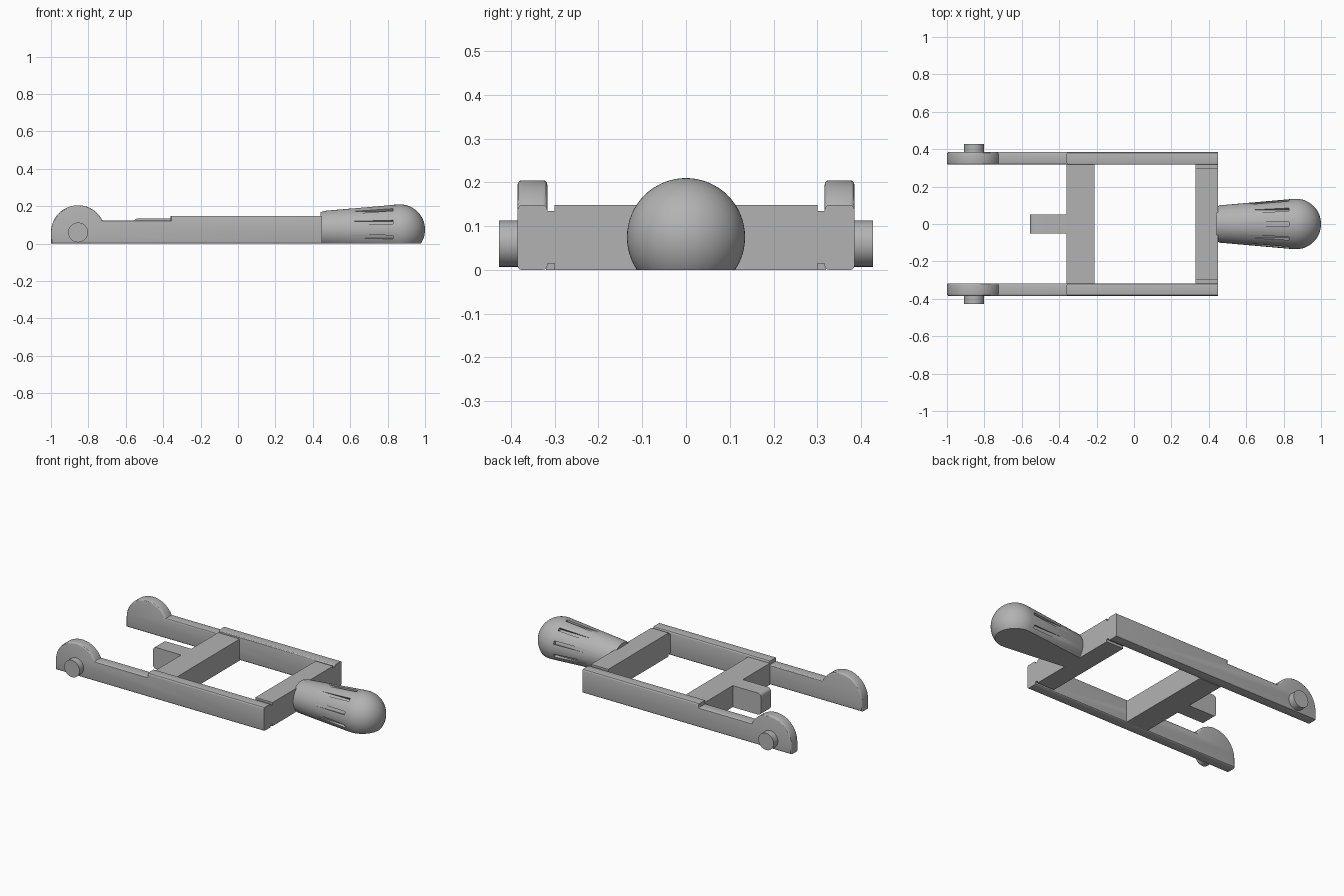
import bpy, bmesh, math
from mathutils import Matrix, Vector

if "Cube" in bpy.data.objects:
    bpy.data.objects.remove(bpy.data.objects["Cube"])

GREY = (0.45, 0.45, 0.45, 1)
mat = bpy.data.materials.new("plain grey")
mat.use_nodes = True
mat.diffuse_color = GREY
mat.node_tree.nodes["Principled BSDF"].inputs["Base Color"].default_value = GREY


def finish(bm, name):
    bmesh.ops.recalc_face_normals(bm, faces=bm.faces)
    me = bpy.data.meshes.new(name)
    bm.to_mesh(me)
    bm.free()
    me.materials.append(mat)
    ob = bpy.data.objects.new(name, me)
    bpy.context.collection.objects.link(ob)
    return ob


def smooth(ob, angle=30):
    bpy.ops.object.select_all(action='DESELECT')
    ob.select_set(True)
    bpy.context.view_layer.objects.active = ob
    bpy.ops.object.shade_smooth_by_angle(angle=math.radians(angle))


def add_box(bm, lo, hi):
    lo, hi = Vector(lo), Vector(hi)
    m = Matrix.Translation((lo + hi) / 2) @ Matrix.Diagonal((*(hi - lo), 1))
    return bmesh.ops.create_cube(bm, size=1, matrix=m)["verts"]


def extrude_profile(pts, y0, y1):
    bm = bmesh.new()
    face = bm.faces.new([bm.verts.new((x, y0, z)) for x, z in pts])
    ext = bmesh.ops.extrude_face_region(bm, geom=[face])["geom"]
    for v in ext:
        if isinstance(v, bmesh.types.BMVert):
            v.co.y = y1
    return bm


# Side rails: stepped bar ending in a D-shaped wheel lug, plus axle pin
CX, CZ, R = -0.855, 0.06, 0.145
STEP_Z, END_X = 0.125, 0.45
a0 = math.asin((STEP_Z - CZ) / R)
arc = [a0 + (math.pi - a0) * i / 24 for i in range(25)]
profile = [(-1, 0), (END_X, 0), (END_X, 0.148), (-0.36, 0.148), (-0.36, STEP_Z)]
profile += [(CX + R * math.cos(a), CZ + R * math.sin(a)) for a in arc]

for side, label in ((1, "back"), (-1, "front")):
    bm = extrude_profile(profile, side * 0.317, side * 0.385)
    rim = [e for e in bm.edges
           if abs(e.verts[0].co.y - e.verts[1].co.y) < 1e-5
           and min(v.co.x for v in e.verts) < END_X - 0.001]
    bmesh.ops.bevel(bm, geom=rim, offset=0.01, segments=3, profile=0.5,
                    affect='EDGES', clamp_overlap=True)
    smooth(finish(bm, label + "_rail"))

    bm = bmesh.new()
    place = Matrix.Translation((CX, side * 0.395, CZ)) @ Matrix.Rotation(math.pi / 2, 4, 'X')
    bmesh.ops.create_cone(bm, cap_ends=True, segments=32, radius1=0.053,
                          radius2=0.053, depth=0.064, matrix=place)
    smooth(finish(bm, label + "_axle_pin"))

# Cross bar with shallow relief steps where it meets the rails
bm = bmesh.new()
add_box(bm, (0.33, -0.30, 0), (END_X, 0.30, 0.148))
for s in (1, -1):
    ys = sorted((s * 0.30, s * 0.32))
    add_box(bm, (0.33, ys[0], 0.015), (END_X, ys[1], 0.135))
finish(bm, "handle_cross_bar")

bm = bmesh.new()
add_box(bm, (-0.36, -0.32, 0), (-0.21, 0.32, 0.135))
finish(bm, "middle_cross_bar")

# Tongue with rounded top and bottom end edges
bm = bmesh.new()
add_box(bm, (-0.555, -0.05, 0), (-0.35, 0.05, 0.135))
ends = [e for e in bm.edges if all(v.co.x < -0.55 for v in e.verts)
        and abs(e.verts[0].co.z - e.verts[1].co.z) < 1e-5]
bmesh.ops.bevel(bm, geom=ends, offset=0.02, segments=5, profile=0.5, affect='EDGES')
smooth(finish(bm, "tongue"))

# Handle: tapered grip with a round end, flattened underneath
HZ, HR, HX, N = 0.075, 0.135, 0.865, 64
rings = [(0.44, 0.094), (0.452, 0.096), (0.46, 0.1)]
rings += [(HX + HR * math.sin(t), HR * math.cos(t))
          for t in [math.radians(-5 + 95 * i / 18) for i in range(18)]]
bm = bmesh.new()
loops = []
for x, r in rings:
    loops.append([bm.verts.new((x, r * math.cos(math.tau * i / N),
                                HZ + r * math.sin(math.tau * i / N))) for i in range(N)])
for a, b in zip(loops, loops[1:]):
    for i in range(N):
        j = (i + 1) % N
        bm.faces.new((a[i], a[j], b[j], b[i]))
bm.faces.new(loops[0])
tip = bm.verts.new((HX + HR, 0, HZ))
for i in range(N):
    bm.faces.new((loops[-1][i], loops[-1][(i + 1) % N], tip))
cut = bmesh.ops.bisect_plane(bm, geom=bm.verts[:] + bm.edges[:] + bm.faces[:],
                             plane_co=(0, 0, 0), plane_no=(0, 0, -1), clear_outer=True)
edges = [e for e in cut["geom_cut"] if isinstance(e, bmesh.types.BMEdge)]
bmesh.ops.holes_fill(bm, edges=edges)
handle = finish(bm, "handle")

# Ten finger grooves around the grip, fading out toward the frame
bm = bmesh.new()
for k in range(10):
    turn = (Matrix.Translation((0, 0, HZ))
            @ Matrix.Rotation(math.tau * k / 10, 4, 'X'))
    verts = add_box(bm, (0.6, -0.01, 0.113), (0.83, 0.01, 0.17))
    bmesh.ops.transform(bm, matrix=turn, verts=verts)
cutter = finish(bm, "groove_cutter")
cutter.hide_render = True
mod = handle.modifiers.new("grooves", 'BOOLEAN')
mod.operation, mod.solver, mod.object = 'DIFFERENCE', 'EXACT', cutter
smooth(handle)
bpy.context.view_layer.objects.active = handle
bpy.ops.object.modifier_move_to_index(modifier="grooves", index=0)
bpy.ops.object.modifier_apply(modifier="grooves")
bpy.data.objects.remove(cutter)
smooth(handle)
